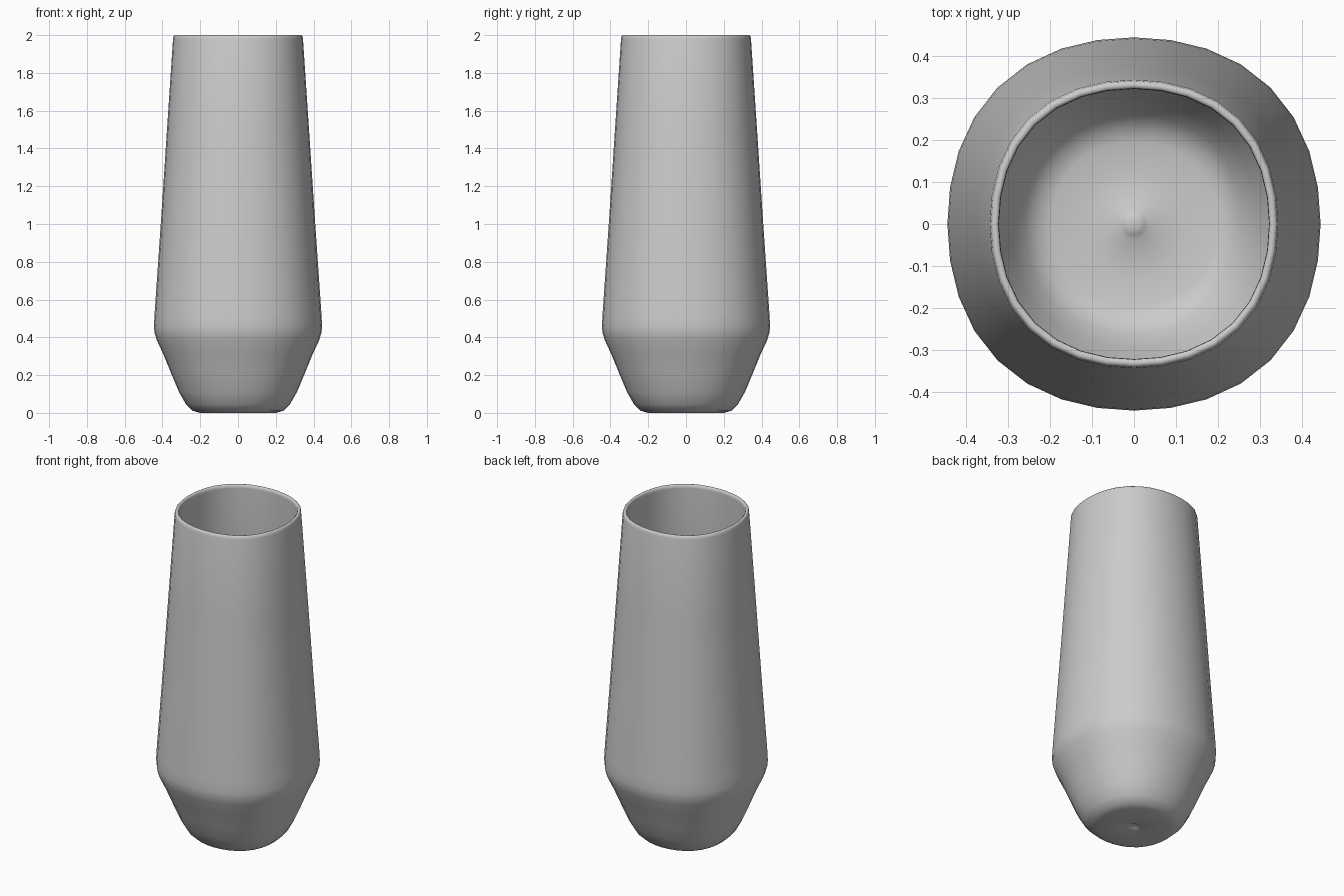
import bpy, bmesh, math

if "Cube" in bpy.data.objects:
    bpy.data.objects.remove(bpy.data.objects["Cube"])

SEGMENTS = 32

# outer wall, from the bottom dimple up to the rim (radius, height)
outer = [(0.012, 0.012), (0.025, 0.006), (0.036, 0.001), (0.12, 0.0), (0.20, 0.0),
         (0.24, 0.011), (0.275, 0.045), (0.312, 0.11), (0.35, 0.20), (0.395, 0.31),
         (0.43, 0.385), (0.442, 0.425), (0.445, 0.46), (0.442, 0.52), (0.409, 1.0),
         (0.376, 1.5), (0.344, 1.98), (0.341, 1.995), (0.336, 2.0)]
# inner wall, from the rim down to the floor bump
inner = [(0.328, 2.0), (0.323, 1.995), (0.322, 1.98), (0.355, 1.5), (0.388, 1.0),
         (0.421, 0.52), (0.424, 0.46), (0.421, 0.43), (0.411, 0.395), (0.376, 0.32),
         (0.331, 0.21), (0.294, 0.12), (0.26, 0.06), (0.23, 0.031), (0.195, 0.02),
         (0.12, 0.02), (0.036, 0.021), (0.025, 0.029), (0.012, 0.034)]


def ring(bm, radius, z):
    """One slightly squared ring of vertices."""
    verts = []
    for i in range(SEGMENTS):
        a = 2 * math.pi * i / SEGMENTS
        r = radius * (1 + 0.034 * math.sin(2 * a) ** 2)
        verts.append(bm.verts.new((r * math.cos(a), r * math.sin(a), z)))
    return verts


# vase body: closed shell with wall thickness
bm = bmesh.new()
rings = [ring(bm, r, z) for r, z in outer + inner]
for low, high in zip(rings, rings[1:]):
    for i in range(SEGMENTS):
        j = (i + 1) % SEGMENTS
        bm.faces.new((low[i], low[j], high[j], high[i]))
bm.faces.new(list(reversed(rings[0])))
bm.faces.new(rings[-1])
bmesh.ops.recalc_face_normals(bm, faces=bm.faces)
for f in bm.faces:
    f.smooth = True

mesh = bpy.data.meshes.new("vase")
bm.to_mesh(mesh)
bm.free()
vase = bpy.data.objects.new("vase", mesh)
bpy.context.collection.objects.link(vase)
